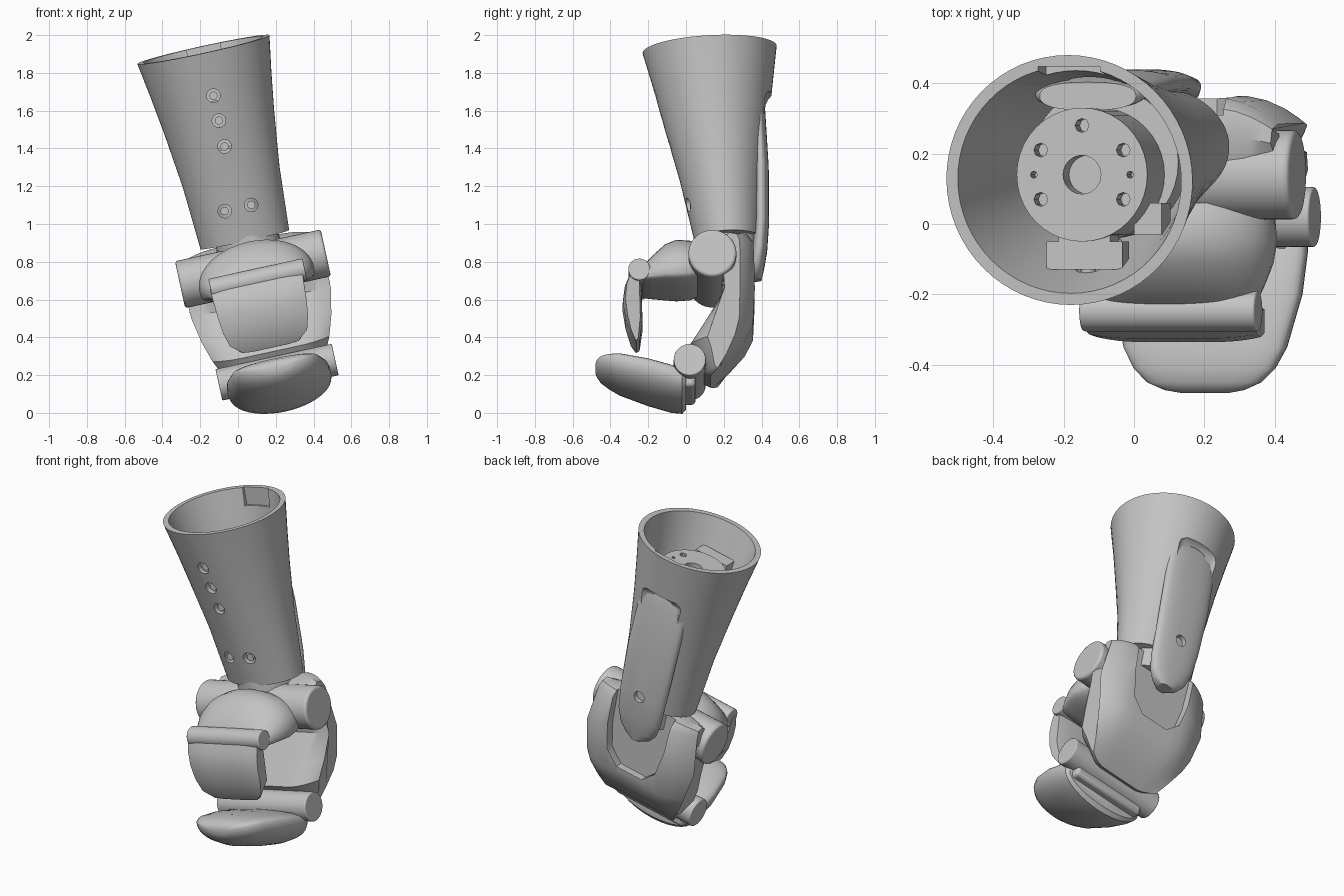
import bpy, bmesh
from math import radians, sin, cos, pi, tau, copysign
from mathutils import Matrix, Vector

if "Cube" in bpy.data.objects:
    bpy.data.objects.remove(bpy.data.objects["Cube"])

GREY = (0.55, 0.55, 0.55, 1)
grey = bpy.data.materials.new("plain_grey")
grey.use_nodes = True
grey.diffuse_color = GREY
grey.node_tree.nodes["Principled BSDF"].inputs["Base Color"].default_value = GREY

# The whole arm leans sideways about the wrist
FRAME = Matrix.Translation((0.05, 0, 0.91)) @ Matrix.Rotation(radians(-12.3), 4, 'Y')


def finish(name, bm, bevel=0):
    bmesh.ops.recalc_face_normals(bm, faces=bm.faces)
    mesh = bpy.data.meshes.new(name)
    bm.to_mesh(mesh)
    bm.free()
    mesh.materials.append(grey)
    ob = bpy.data.objects.new(name, mesh)
    bpy.context.collection.objects.link(ob)
    ob.matrix_world = FRAME
    if bevel:
        mod = ob.modifiers.new("soft_edges", 'BEVEL')
        mod.width, mod.segments, mod.limit_method = bevel, 3, 'ANGLE'
    return ob


def loft(name, rings, bevel=0):
    """Skin a list of closed rings and cap both ends."""
    bm = bmesh.new()
    loops = [[bm.verts.new(p) for p in ring] for ring in rings]
    n = len(loops[0])
    for a, b in zip(loops, loops[1:]):
        for i in range(n):
            j = (i + 1) % n
            bm.faces.new((a[i], a[j], b[j], b[i]))
    bm.faces.new(loops[0])
    bm.faces.new(loops[-1])
    return finish(name, bm, bevel)


def box(name, lo, hi, bevel=0):
    lo, hi = Vector(lo), Vector(hi)
    bm = bmesh.new()
    bmesh.ops.create_cube(bm, size=1)
    for v in bm.verts:
        v.co = (lo + hi) / 2 + Vector(c * s for c, s in zip(v.co, hi - lo))
    return finish(name, bm, bevel)


def rod(name, centre, radius, length, axis='X', bevel=0, sides=40):
    turn = {'X': Matrix.Rotation(pi / 2, 4, 'Y'),
            'Y': Matrix.Rotation(pi / 2, 4, 'X'), 'Z': Matrix()}[axis]
    bm = bmesh.new()
    bmesh.ops.create_cone(bm, cap_ends=True, segments=sides, radius1=radius,
                          radius2=radius, depth=length,
                          matrix=Matrix.Translation(centre) @ turn)
    return finish(name, bm, bevel)


def cut(target, cutters):
    """Subtract the cutters, then throw them away."""
    bpy.context.view_layer.objects.active = target
    for c in cutters:
        c.hide_render = True
        mod = target.modifiers.new("cut", 'BOOLEAN')
        mod.operation, mod.solver, mod.object = 'DIFFERENCE', 'EXACT', c
        bpy.ops.object.modifier_apply(modifier=mod.name)
        bpy.data.objects.remove(c)


def lerp(table, x):
    for (x0, y0), (x1, y1) in zip(table, table[1:]):
        if x <= x1:
            t = max(0, (x - x0) / (x1 - x0))
            return y0 + t * (y1 - y0)
    return table[-1][1]


def slab(name, profile, widths, pull, bevel=0):
    """Side profile spread across the width, with rounded flanks."""
    cv = sum(p[0] for p in profile) / len(profile)
    cw = sum(p[1] for p in profile) / len(profile)
    rings = []
    for i in range(-8, 9):
        f = sin(i / 8 * pi / 2)
        k = max(0, abs(f) - 0.5) * 2
        kv, kw = (1 - (1 - p) * k ** 2 for p in pull)
        rings.append([(f * lerp(widths, w), cv + (v - cv) * kv, cw + (w - cw) * kw)
                      for v, w in profile])
    return loft(name, rings, bevel)


def pod(name, stations, split, roof, belly):
    """Rounded body along v: stations of v, top, bottom, half width."""
    rings = []
    for v, top, low, hu in stations:
        ridge = top - split * (top - low)
        ring = []
        for i in range(48):
            c, s = cos(tau * i / 48), sin(tau * i / 48)
            rise = (top - ridge) * s ** roof if s > 0 else (low - ridge) * (-s) ** belly
            ring.append((.005 + hu * c, v, ridge + rise))
        rings.append(ring)
    return loft(name, rings)


# Forearm: tapered hollow sleeve, open at the top
STATIONS = [(.01, .24, .22, .175), (.35, .262, .19, .225), (.65, .298, .16, .28),
            (.85, .327, .143, .317), (1.04, .358, .125, .355)]


def sleeve_ring(w, hu, cv, hv, wall=0, n=64):
    ring = []
    for i in range(n):
        a = tau * i / n
        v = cv + (hv - wall) * sin(a)
        ring.append((-.012 + (hu - wall) * cos(a), v, w + .055 * (v - cv)))
    return ring


outer = [sleeve_ring(*s) for s in STATIONS]
inner = [sleeve_ring(max(w, .06), hu, cv, hv, .033) for w, hu, cv, hv in reversed(STATIONS)]
sleeve = loft("forearm_sleeve", outer + inner)
screw_spots = [(-.012, .79), (-.012, .655), (-.012, .515), (-.084, .18), (.06, .182)]
cutters = [rod("hole_cutter", (u, -.1, w), .036, .56, 'Y', sides=20) for u, w in screw_spots]
cutters.append(box("recess_cutter", (-.175, .405, .3), (.15, .7, .8), 0.06))
cutters.append(box("pocket_cutter", (-.1, .3, .95), (.08, .447, 1.2)))
cut(sleeve, cutters)

# Screws sunk in the sleeve holes
for u, w in screw_spots:
    rod("sunk_screw", (u, lerp([(0, .045), (1.04, -.23)], w) + .05, w), .022, .05, 'Y', sides=12)

# Broad cover running down the back of the sleeve onto the hand
cover = []
for w, back, hu in [(.795, .403, .14), (.77, .408, .158), (.7, .42, .163), (.4, .438, .165),
                    (.1, .44, .155), (-.05, .43, .145), (-.14, .415, .12), (-.185, .405, .085),
                    (-.21, .4, .04)]:
    ring = []
    for i in range(40):
        c, s = cos(tau * i / 40), sin(tau * i / 40)
        ring.append((-.012 + hu * copysign(abs(c) ** .8, c),
                     back - .04 + .04 * copysign(abs(s) ** .8, s), w))
    cover.append(ring)
back_cover = loft("back_cover", cover)
cut(back_cover, [rod("hole_cutter", (-.01, .45, .1), .035, .08, 'Y', sides=20)])

# Motor inside the sleeve with a drilled face and a bracket
rod("motor_base", (-.01, .215, .28), .13, .44, 'Z')
rod("motor_collar", (0, .175, .57), .215, .12, 'Z')
face = rod("motor_face", (-.015, .14, .74), .19, .24, 'Z')
drills = [rod("drill", (-.015, .14, .86), .055, .16, 'Z', sides=24)]
for du, dv, r in [(0, .14, .02), (.12, .07, .02), (.12, -.07, .02), (.14, 0, .01)]:
    for side in ((1, -1) if du else (1,)):
        drills.append(rod("drill", (-.015 + side * du, .14 + dv, .86), r, .12, 'Z', sides=8))
cut(face, drills)
box("bracket_stem", (-.085, -.08, .74), (.065, .02, .85))
box("bracket_bar", (-.12, -.13, .76), (.1, -.05, .85))
box("bracket_lug", (.11, -.03, .62), (.19, .06, .74))

# Wrist neck and knuckle barrel
rod("wrist_neck", (0, .21, -.04), .17, .14, 'Z')
rod("knuckle_barrel", (-.003, .14, -.15), .127, .79, 'X', 0.015)

# Palm shell with a scooped back for the cover tail
palm = slab("palm", [(.15, -.04), (.25, .0), (.33, -.01), (.36, -.05), (.365, -.3),
                     (.355, -.5), (.31, -.59), (.22, -.69), (.13, -.765), (.095, -.75),
                     (.06, -.66), (.02, -.6), (.1, -.48), (.2, -.33), (.18, -.18)],
            [(-.76, .24), (-.62, .31), (-.4, .375), (-.2, .385), (0, .34)], (.5, .93))
scoop = [[(-.21, v, .1), (-.2, v, -.22), (-.17, v, -.38), (-.09, v, -.46), (.09, v, -.46),
          (.17, v, -.38), (.2, v, -.22), (.21, v, .1)] for v in (.31, .6)]
cut(palm, [loft("scoop_cutter", scoop)])

# Upper fingers: domed block, hinge and curved tip plate
pod("finger_block", [(.06, -.03, -.27, .29), (.02, -.01, -.285, .305), (-.05, -.005, -.29, .31),
                     (-.11, -.03, -.285, .3), (-.17, -.085, -.28, .275), (-.22, -.14, -.275, .25),
                     (-.24, -.18, -.26, .24)], .7, 1, .4)
rod("finger_hinge", (.01, -.247, -.21), .058, .51, 'X', 0.006)
slab("finger_tip", [(-.29, -.2), (-.325, -.28), (-.335, -.36), (-.32, -.45), (-.295, -.53),
                    (-.262, -.58), (-.245, -.57), (-.23, -.46), (-.235, -.3), (-.24, -.2)],
     [(-.58, .15), (-.55, .2), (-.5, .225), (-.4, .238), (-.2, .25)], (.75, .97), 0.005)

# Lower hinge, link and rounded thumb pad
rod("thumb_hinge", (.005, .02, -.712), .085, .63, 'X', 0.006)
box("thumb_link", (-.24, -.08, -.84), (.24, .05, -.72), 0.02)
pod("thumb_pad", [(-.48, -.68, -.715, .07), (-.472, -.66, -.735, .115), (-.45, -.645, -.765, .165),
                  (-.41, -.638, -.795, .205), (-.35, -.638, -.83, .236), (-.2, -.67, -.885, .272),
                  (-.08, -.705, -.92, .28), (-.02, -.735, -.925, .275), (0, -.77, -.9, .255)],
    .3, .5, 1)

# Smooth shading with crisp edges
for ob in bpy.context.scene.objects:
    if ob.type == 'MESH':
        bpy.ops.object.select_all(action='DESELECT')
        ob.select_set(True)
        bpy.context.view_layer.objects.active = ob
        bpy.ops.object.shade_smooth_by_angle(angle=radians(35))
